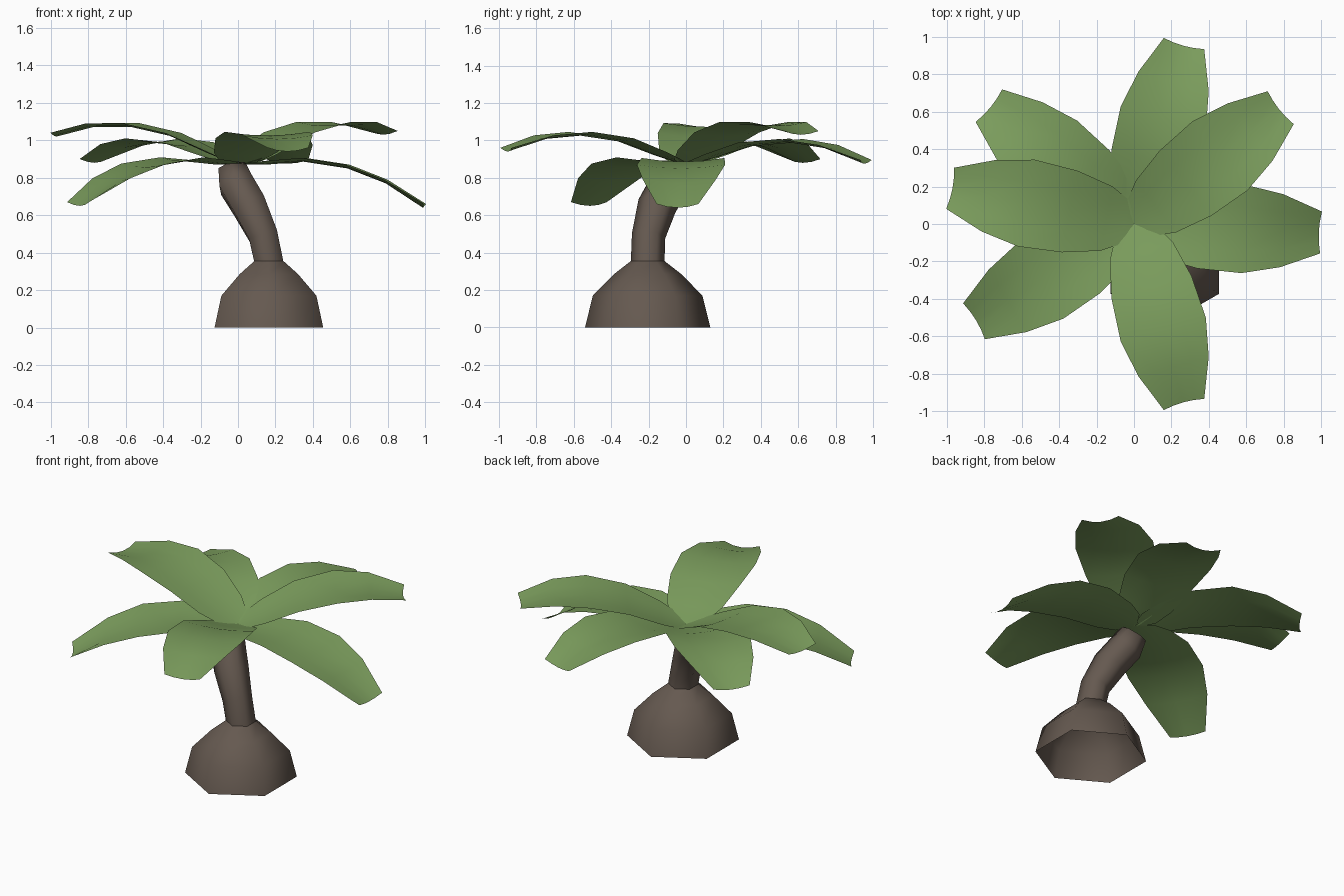
import bpy, bmesh
from math import cos, sin, pi, radians
from mathutils import Vector

cube = bpy.data.objects.get("Cube")
if cube:
    bpy.data.objects.remove(cube)


def material(name, colour):
    m = bpy.data.materials.new(name)
    m.use_nodes = True
    m.diffuse_color = colour
    bsdf = next(n for n in m.node_tree.nodes if n.type == 'BSDF_PRINCIPLED')
    bsdf.inputs["Base Color"].default_value = colour
    bsdf.inputs["Roughness"].default_value = 0.9
    return m


bark = material("bark_brown", (0.13, 0.10, 0.08, 1))
green = material("leaf_green", (0.20, 0.34, 0.11, 1))


def finish(name, bm, mat):
    mesh = bpy.data.meshes.new(name)
    for f in bm.faces:
        f.smooth = True
    bm.to_mesh(mesh)
    bm.free()
    mesh.materials.append(mat)
    ob = bpy.data.objects.new(name, mesh)
    bpy.context.scene.collection.objects.link(ob)
    return ob


def tube(name, centres, radii, upright=False, cap=False, sides=6):
    """Loft six-sided rings along a path."""
    bm = bmesh.new()
    pts = [Vector(c) for c in centres]
    up = Vector((0, 0, 1))
    rings = []
    for i, (p, r) in enumerate(zip(pts, radii)):
        along = pts[min(i + 1, len(pts) - 1)] - pts[max(i - 1, 0)]
        turn = up.rotation_difference(up if upright or i == 0 else along)
        rings.append([bm.verts.new(p + turn @ Vector((r * cos(a), r * sin(a), 0)))
                      for a in (pi / 2 + 2 * pi * k / sides for k in range(sides))])
    for lo, hi in zip(rings, rings[1:]):
        for k in range(sides):
            n = (k + 1) % sides
            bm.faces.new((lo[k], lo[n], hi[n], hi[k]))
    if cap:
        bm.faces.new(rings[-1])
    return finish(name, bm, bark)


# Swollen foot, open underneath
foot_x, foot_y = 0.165, -0.205
tube("trunk_base", [(foot_x, foot_y, z) for z in (0, 0.17, 0.285, 0.355)],
     (0.335, 0.293, 0.18, 0.09), upright=True)

# Leaning, bent trunk
tube("trunk", [(foot_x, foot_y, 0.35), (0.135, -0.2, 0.49), (0.06, -0.155, 0.65),
               (-0.01, -0.09, 0.765), (-0.03, -0.04, 0.845)],
     (0.09, 0.09, 0.105, 0.105, 0.085), cap=True)

# Leaf outline: distance out, half width, arch height
LEAF = [(0, 0.03, 0), (0.05, 0.12, 0.008), (0.15, 0.175, 0.02), (0.35, 0.222, 0.036),
        (0.585, 0.236, 0.0), (0.79, 0.195, -0.08), (1.0, 0.112, -0.21)]


def leaf(name, angle, lift):
    a = radians(angle)
    out, side = Vector((cos(a), sin(a), 0)), Vector((-sin(a), cos(a), 0))
    bm = bmesh.new()
    rows = []
    for s, w, h in LEAF:
        row = []
        for t in (-1, -0.5, 0, 0.5, 1):
            dip = 0.02 * (1 - t * t) * min(1, s * 8)
            p = out * (s - 0.6 * dip * (s == 1.0)) + side * (w * t)
            p.z = 0.87 + h + lift * s - dip
            row.append(bm.verts.new(p))
        rows.append(row)
    for r0, r1 in zip(rows, rows[1:]):
        for k in range(4):
            bm.faces.new((r0[k], r1[k], r1[k + 1], r0[k + 1]))
    return finish(name, bm, green)


# Crown of seven leaves, each pitched differently
for name, angle, lift in [("left_leaf", -2.6, 0.0), ("back_left_leaf", 38.4, 0.39),
                          ("back_leaf", 74.5, 0.235), ("back_right_leaf", 140.8, 0.24),
                          ("right_leaf", 169, 0.38), ("front_right_leaf", 211.3, 0.01),
                          ("front_leaf", -74.5, 0.30)]:
    leaf(name, angle, lift)
